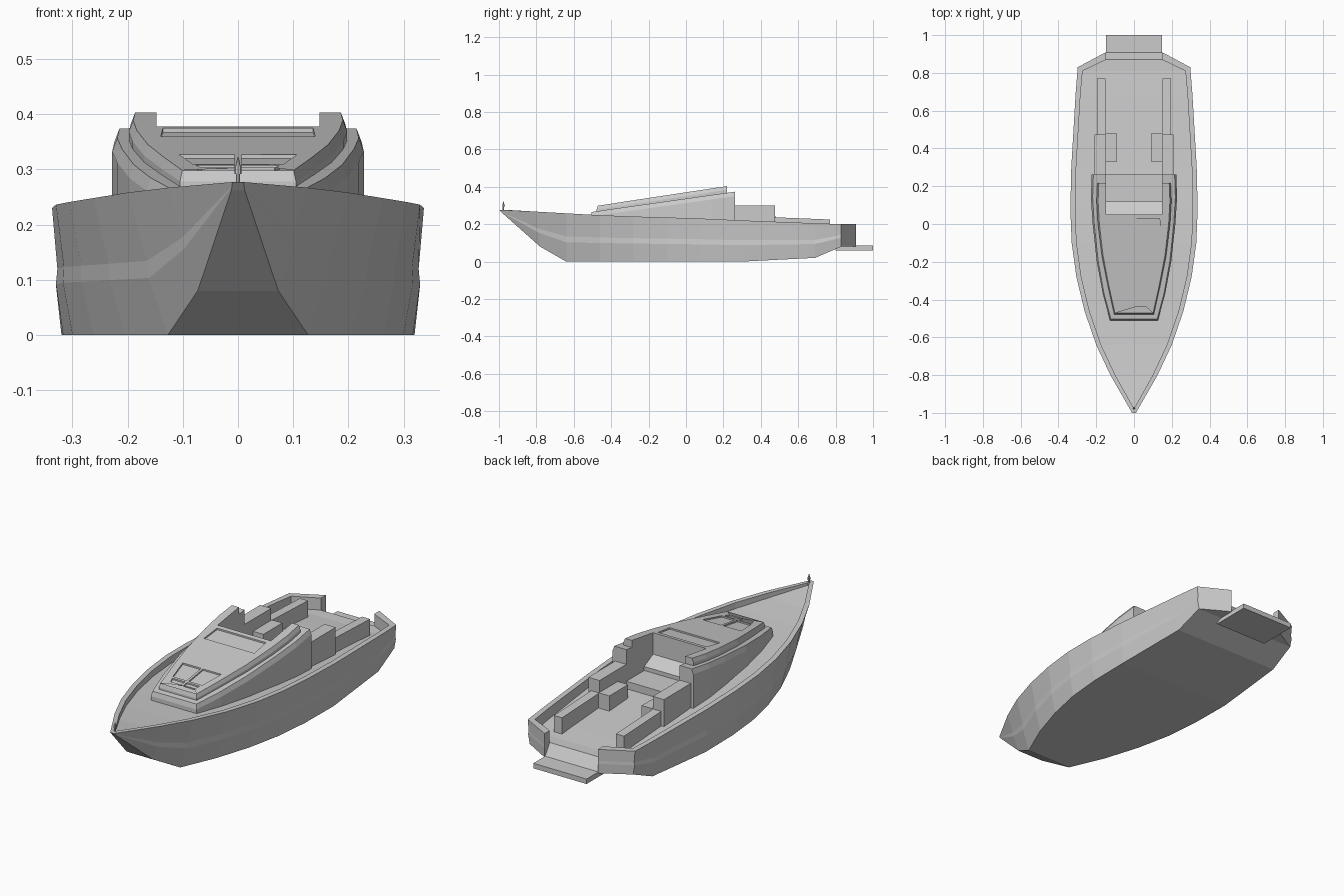
import bpy, bmesh

if "Cube" in bpy.data.objects:
    bpy.data.objects.remove(bpy.data.objects["Cube"])


def mesh_object(name, verts, faces):
    me = bpy.data.meshes.new(name)
    me.from_pydata(verts, [], faces)
    bm = bmesh.new()
    bm.from_mesh(me)
    bmesh.ops.remove_doubles(bm, verts=bm.verts, dist=1e-5)
    bmesh.ops.recalc_face_normals(bm, faces=bm.faces)
    bm.to_mesh(me)
    bm.free()
    ob = bpy.data.objects.new(name, me)
    bpy.context.collection.objects.link(ob)
    return ob


def stack(name, rings):
    """Solid from equal-length closed rings, capped at both ends."""
    n = len(rings[0])
    faces = [(k * n + i, k * n + (i + 1) % n, (k + 1) * n + (i + 1) % n, (k + 1) * n + i)
             for k in range(len(rings) - 1) for i in range(n)]
    faces += [tuple(range(n)), tuple(range((len(rings) - 1) * n, len(rings) * n))]
    return mesh_object(name, [v for r in rings for v in r], faces)


def prism(name, outline, low, high):
    return stack(name, [[(x, y, low(y)) for x, y in outline],
                        [(x, y, high(y)) for x, y in outline]])


def box(name, x0, x1, y0, y1, z0, z1, z1_back=None):
    zb = z1 if z1_back is None else z1_back
    return prism(name, [(x0, y0), (x1, y0), (x1, y1), (x0, y1)],
                 lambda y: z0, lambda y: z1 if y == y0 else zb)


def both_sides(half):
    return half + [(-x, y) for x, y in reversed(half)]


def cut(ob, cutter):
    m = ob.modifiers.new("cut", 'BOOLEAN')
    m.operation, m.solver, m.object = 'DIFFERENCE', 'EXACT', cutter
    bpy.context.view_layer.objects.active = ob
    bpy.ops.object.modifier_apply(modifier=m.name)
    bpy.data.objects.remove(cutter)


# Hull: sheer y, half width, z | bottom y, half width, z | deck depth
stations = [
    (-1.0, .010, .277, -.985, .012, .262, .012),
    (-.80, .125, .267, -.78, .073, .080, .025),
    (-.64, .200, .258, -.64, .127, 0, .03),
    (-.46, .262, .248, -.46, .205, 0, .03),
    (-.28, .305, .241, -.28, .262, 0, .032),
    (-.10, .330, .236, -.10, .300, 0, .035),
    (.08, .337, .230, .08, .317, 0, .04),
    (.30, .332, .220, .30, .320, 0, .045),
    (.69, .309, .205, .69, .297, .02, .055),
    (.83, .298, .200, .83, .287, .08, .06),
    (.91, .148, .200, .91, .148, .08, .06)]
rings = []
last = len(stations) - 1
for k, (y, w, z, by, bw, bz, d) in enumerate(stations):
    inset = .006 if k == 0 else 0 if k == last else .026
    iy = y + (.03 if k == 0 else -.04 if k == last else -.02 if k == last - 1 else 0)

    def along(t, out):
        return (w + (bw - w) * t + out, y + (by - y) * t, z + (bz - z) * t)
    bulge = 0 if k in (0, last) else .005
    half = [(w - inset, iy, z - d), (w - inset, iy, z), (w, y, z),
            along(.48, 0), along(.6, bulge), (bw, by, bz)]
    rings.append(half + [(-a, b, c) for a, b, c in reversed(half)])
n = 12
faces = [(k * n + i, k * n + (i + 1) % n, (k + 1) * n + (i + 1) % n, (k + 1) * n + i)
         for k in range(last) for i in range(n)]
faces += [(i, i + 1, n - 2 - i, n - 1 - i) for i in range(5)]
e = last * n
faces += [tuple(e + i for i in range(6)), tuple(e + i for i in range(6, 12)),
          (e, e + 5, e + 6, e + 11)]
mesh_object("hull", [v for r in rings for v in r], faces)

# Stern steps and swim platform
box("swim_platform", -.148, .148, .80, 1.0, .06, .085)
box("stern_step", -.148, .148, .80, .875, .08, .115)

# Cabin tiers with sloping roofs and chamfered edges
def lower_roof(y): return .265 + (y + .51) * .141
def upper_roof(y): return .298 + (y + .48) * .151

lower = both_sides([(.127, -.51), (.165, -.37), (.197, -.2), (.219, 0), (.228, .14), (.224, .262)])
upper = both_sides([(.105, -.478), (.138, -.33), (.17, -.17), (.191, 0), (.198, .12), (.194, .218)])


def tier(name, outline, roof, base, bevel):
    return stack(name, [[(x, y, base) for x, y in outline],
                        [(x, y, roof(y) - bevel) for x, y in outline],
                        [(x * .96, y + (.006 if y < -.45 else 0), roof(y)) for x, y in outline]])


cabin = tier("cabin_lower_tier", lower, lower_roof, .15, .024)
roof = tier("cabin_roof", upper, upper_roof, .218, .02)

# Open helm area cut into both tiers
for ob in (cabin, roof):
    cut(ob, box("helm_cutter", -.148, .148, .05, .5, .215, .6))
box("helm_dash", -.149, .149, .04, .12, .2, .275, .235)

# Recessed roof window and foredeck windows
def recess(outline):
    cut(roof, prism("window_cutter", outline, lambda y: upper_roof(y) - .008,
                    lambda y: upper_roof(y) + .05))


recess([(-.14, -.07), (.14, -.07), (.136, .028), (-.136, .028)])
for s in (1, -1):
    recess([(s * .006, -.40), (s * .082, -.40), (s * .107, -.285), (s * .006, -.285)])
    recess([(s * .006, -.44), (s * .066, -.44), (s * .076, -.412), (s * .006, -.412)])

# Cockpit furniture on each side
for s, side in ((1, "right"), (-1, "left")):
    def sided(name, a, b, *rest):
        box(side + "_" + name, min(s * a, s * b), max(s * a, s * b), *rest)
    sided("side_cabinet", .148, .21, .255, .475, .14, .30)
    sided("seat", .09, .15, .33, .48, .13, .24)
    sided("bench", .15, .195, .47, .77, .12, .237, .225)

# Bow finial
def cone(name, r0, r1, z0, z1):
    bpy.ops.mesh.primitive_cone_add(vertices=8, radius1=r0, radius2=r1, depth=z1 - z0,
                                    location=(0, -.976, (z0 + z1) / 2))
    bpy.context.object.name = name


cone("bow_post", .004, .004, .26, .292)
cone("bow_light", .006, .006, .292, .305)
cone("bow_light_tip", .005, .001, .305, .322)
